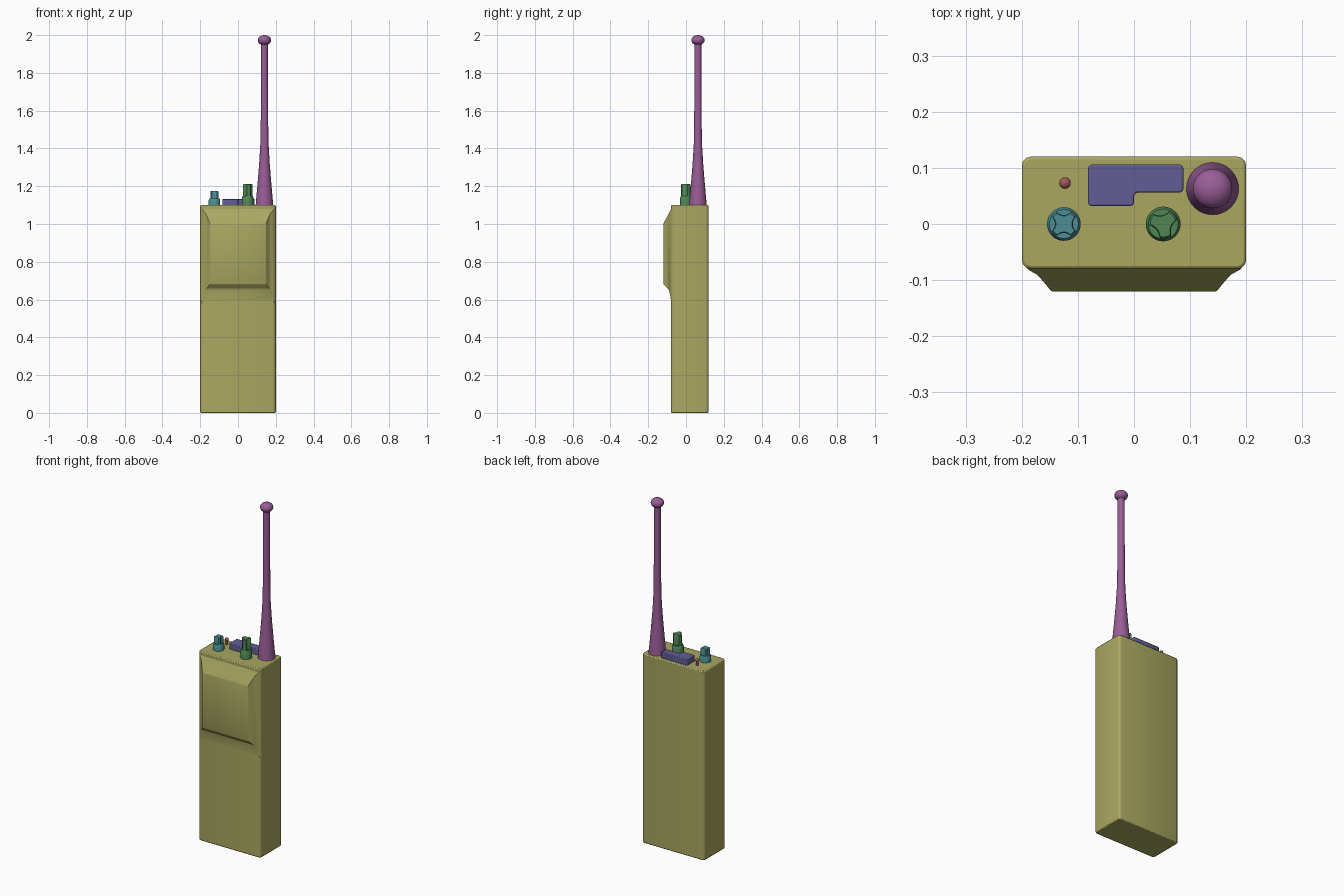
import bpy, bmesh, math

if "Cube" in bpy.data.objects:
    bpy.data.objects.remove(bpy.data.objects["Cube"])

OLIVE = (0.40, 0.39, 0.12, 1)
PURPLE = (0.32, 0.11, 0.31, 1)
BLUE = (0.12, 0.11, 0.30, 1)
GREEN = (0.08, 0.24, 0.09, 1)
TEAL = (0.07, 0.27, 0.30, 1)
RED = (0.35, 0.10, 0.10, 1)
TOP = 1.10


def finish(name, bm, color, bevel=0, segments=2):
    bmesh.ops.recalc_face_normals(bm, faces=bm.faces)
    me = bpy.data.meshes.new(name)
    bm.to_mesh(me)
    bm.free()
    ob = bpy.data.objects.new(name, me)
    bpy.context.collection.objects.link(ob)
    mat = bpy.data.materials.new(name + "_paint")
    mat.diffuse_color = color
    mat.use_nodes = True
    mat.node_tree.nodes["Principled BSDF"].inputs["Base Color"].default_value = mat.diffuse_color
    me.materials.append(mat)
    bpy.ops.object.select_all(action='DESELECT')
    ob.select_set(True)
    bpy.context.view_layer.objects.active = ob
    bpy.ops.object.shade_smooth_by_angle(angle=math.radians(35))
    if bevel:
        mod = ob.modifiers.new("edge_bevel", 'BEVEL')
        mod.width = bevel
        mod.segments = segments
        mod.limit_method = 'ANGLE'
        mod.angle_limit = math.radians(50)
    return ob


def loft(bm, rings, cap_start=True):
    """Skin a list of equal-length point rings and cap the ends."""
    loops = [[bm.verts.new(p) for p in ring] for ring in rings]
    n = len(loops[0])
    for a, b in zip(loops, loops[1:]):
        for i in range(n):
            j = (i + 1) % n
            bm.faces.new((a[i], a[j], b[j], b[i]))
    if cap_start:
        bm.faces.new(loops[0][::-1])
    bm.faces.new(loops[-1])


def turned(bm, x, y, profile, sides=32):
    """Lathe a (radius, z) profile around a vertical axis."""
    angles = [2 * math.pi * i / sides for i in range(sides)]
    loft(bm, [[(x + r * math.cos(a), y + r * math.sin(a), z) for a in angles]
              for r, z in profile])


def ball(cz, r, h, start, steps=8):
    """Profile points of a flattened ball, from angle start to the pole."""
    return [(r * math.cos(t) + 0.0003, cz + h * math.sin(t))
            for t in (start + (math.pi / 2 - start) * i / steps for i in range(steps + 1))]


def prism(bm, outline, z0, z1):
    loft(bm, [[(x, y, z) for x, y in outline] for z in (z0, z1)])


def round_upright(bm, width, segments):
    edges = [e for e in bm.edges
             if abs(e.verts[0].co.z - e.verts[1].co.z) > 1e-4]
    bmesh.ops.bevel(bm, geom=edges, offset=width, segments=segments,
                    profile=0.5, affect='EDGES')


# Case
bm = bmesh.new()
prism(bm, [(-0.2, -0.08), (0.2, -0.08), (0.2, 0.12), (-0.2, 0.12)], 0, TOP)
round_upright(bm, 0.016, 3)
finish("case", bm, OLIVE, 0.005)

# Raised speaker panel: flared skirt rising to a flat front (half width, z low, z high, y)
bm = bmesh.new()
steps = [(0.192, 0.58, 1.083, -0.078), (0.188, 0.615, 1.075, -0.082),
         (0.173, 0.65, 1.058, -0.09), (0.162, 0.664, 1.035, -0.102),
         (0.149, 0.68, 1.005, -0.118), (0.146, 0.684, 1.0, -0.12)]
loft(bm, [[(-w, y, a), (w, y, a), (w, y, b), (-w, y, b)] for w, a, b, y in steps])
finish("speaker_panel", bm, OLIVE)

# Antenna with ball tip
bm = bmesh.new()
rod = [(0.047, TOP - 0.005), (0.044, 1.13), (0.036, 1.22), (0.028, 1.32),
       (0.022, 1.42), (0.0195, 1.55), (0.018, 1.95)]
turned(bm, 0.14, 0.063, rod + ball(1.973, 0.035, 0.027, -0.95, 12))
finish("antenna", bm, PURPLE)

# Stepped connector cover on the top plate
bm = bmesh.new()
prism(bm, [(-0.082, 0.032), (0.0, 0.032), (0.0, 0.056), (0.088, 0.056),
           (0.088, 0.106), (-0.082, 0.106)], TOP - 0.005, 1.132)
round_upright(bm, 0.007, 3)
finish("connector_cover", bm, BLUE, 0.003)


# Control knobs: round collar with a scalloped grip
def knob(name, x, collar_z, top_z, r, lobes, turn, color, dist, cut):
    bm = bmesh.new()
    turned(bm, x, 0, [(r, TOP - 0.005), (r, collar_z - 0.008),
                      (r * 0.86, collar_z)])
    grip = r * 0.84
    outline = []
    for i in range(96):
        a = 2 * math.pi * i / 96
        sector = 2 * math.pi / lobes
        phi = (a - turn + sector / 2) % sector - sector / 2
        rad = grip
        disc = cut ** 2 - (dist * math.sin(phi)) ** 2
        if disc > 0:
            rad = min(grip, dist * math.cos(phi) - math.sqrt(disc))
        outline.append((rad * math.cos(a), rad * math.sin(a)))
    loft(bm, [[(x + px * s, py * s, z) for px, py in outline]
              for s, z in ((1, collar_z - 0.004), (1, top_z - 0.004), (0.88, top_z))])
    finish(name, bm, color)


knob("channel_knob", -0.125, 1.136, 1.176, 0.030, 4, 0, TEAL, 0.034, 0.018)
knob("volume_knob", 0.052, 1.148, 1.212, 0.031, 3, math.radians(100), GREEN, 0.042, 0.026)

# Indicator stud with round head
bm = bmesh.new()
turned(bm, -0.123, 0.073, [(0.006, TOP - 0.005), (0.006, 1.122)]
       + ball(1.130, 0.010, 0.010, -0.9), 16)
finish("indicator", bm, RED)
